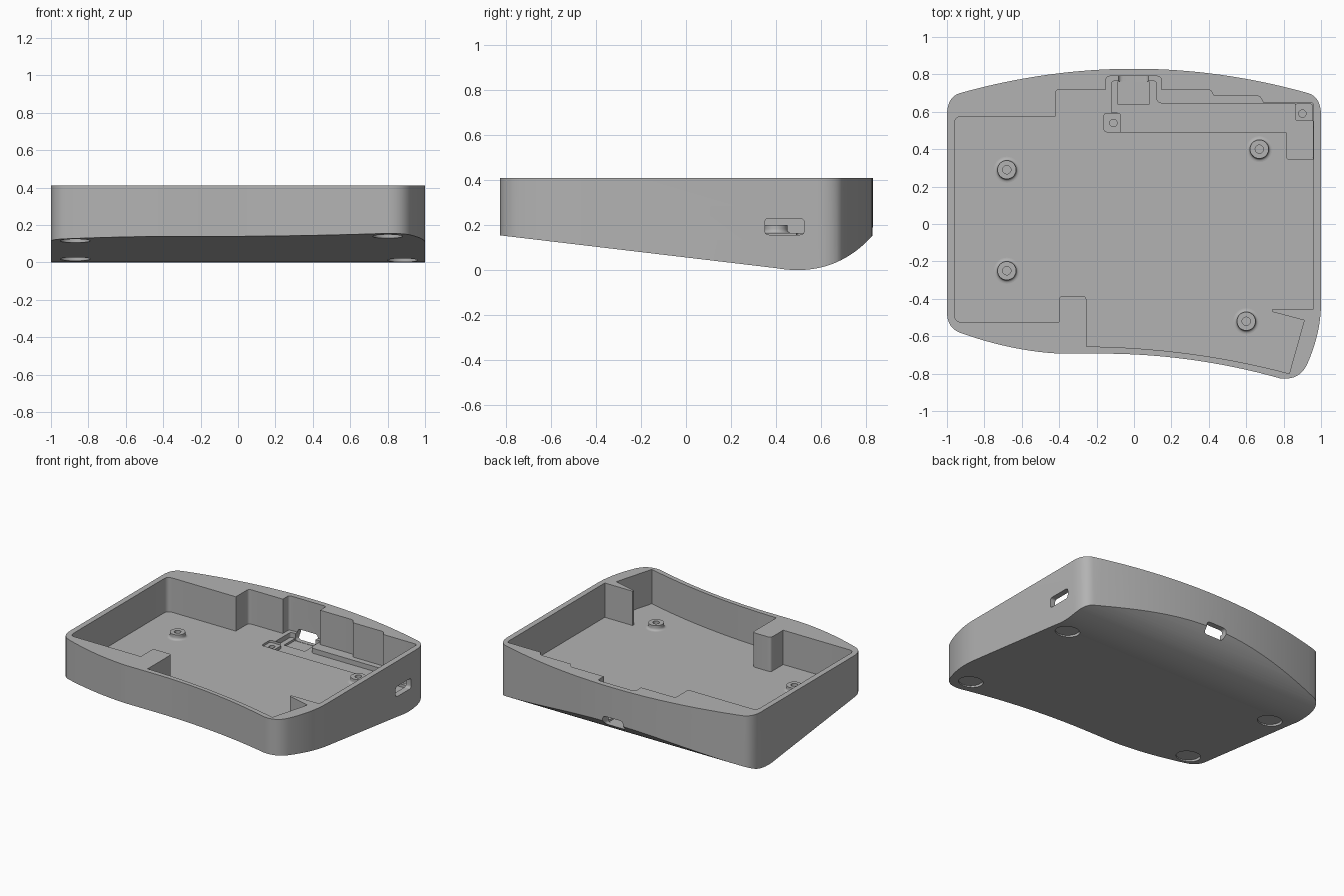
import bpy
import bmesh
from math import sin, cos, pi, radians
from mathutils import Vector, Matrix

cube = bpy.data.objects.get("Cube")
if cube:
    bpy.data.objects.remove(cube, do_unlink=True)

mat = bpy.data.materials.new("light_grey_plastic")
mat.use_nodes = True
GREY = (0.45, 0.45, 0.45, 1)
mat.diffuse_color = GREY
mat.node_tree.nodes["Principled BSDF"].inputs["Base Color"].default_value = GREY

TOP, FLOOR = 0.41, 0.165
SLOPE = 0.1185


def bez(a, c, b, n=10):
    """Quadratic curve samples, leaving out the end point."""
    a, c, b = Vector(a), Vector(c), Vector(b)
    return [a * (1 - t) ** 2 + c * 2 * t * (1 - t) + b * t * t
            for t in (i / n for i in range(n))]


def rounded(corners, n=5):
    """Polygon from (x, y, radius) corners."""
    pts, count = [], len(corners)
    for i, (x, y, r) in enumerate(corners):
        p = Vector((x, y))
        if not r:
            pts.append(p)
            continue
        u = (Vector(corners[i - 1][:2]) - p).normalized()
        v = (Vector(corners[(i + 1) % count][:2]) - p).normalized()
        pts += bez(p + u * r, p, p + v * r, n) + [p + v * r]
    return pts


def box(x0, x1, y0, y1, r):
    return rounded([(x0, y0, r), (x1, y0, r), (x1, y1, r), (x0, y1, r)])


def disc(x, y, r, n=40):
    return [(x + r * cos(2 * pi * i / n), y + r * sin(2 * pi * i / n)) for i in range(n)]


def make(name, bm):
    bmesh.ops.recalc_face_normals(bm, faces=bm.faces)
    mesh = bpy.data.meshes.new(name)
    bm.to_mesh(mesh)
    bm.free()
    mesh.materials.append(mat)
    ob = bpy.data.objects.new(name, mesh)
    bpy.context.collection.objects.link(ob)
    return ob


def prism(name, pts, lo, hi, axis="z"):
    """Closed prism from a 2D polygon; x and y prisms use the other two axes."""
    place = {"z": lambda p, d: (p[0], p[1], d),
             "x": lambda p, d: (d, p[0], p[1]),
             "y": lambda p, d: (p[0], d, p[1])}[axis]
    bm = bmesh.new()
    a = [bm.verts.new(place(p, lo)) for p in pts]
    b = [bm.verts.new(place(p, hi)) for p in pts]
    bm.faces.new(a[::-1])
    bm.faces.new(b)
    for i in range(len(pts)):
        bm.faces.new((a[i - 1], a[i], b[i], b[i - 1]))
    return make(name, bm)


def select(ob):
    bpy.ops.object.select_all(action="DESELECT")
    bpy.context.view_layer.objects.active = ob
    ob.select_set(True)


def combine(ob, tool, operation="DIFFERENCE"):
    mod = ob.modifiers.new("cut", "BOOLEAN")
    mod.operation, mod.object, mod.solver = operation, tool, "EXACT"
    select(ob)
    bpy.ops.object.modifier_apply(modifier=mod.name)
    bpy.data.objects.remove(tool, do_unlink=True)


def smooth(ob):
    select(ob)
    bpy.ops.object.shade_smooth_by_angle(angle=radians(30))


# Case body: curved outline trimmed by the sloping underside
outline = (bez((-1, .58), (-1, .68), (-.93, .70), 8)
           + bez((-.93, .70), (0, .96), (.93, .70), 32)
           + bez((.93, .70), (1, .68), (1, .58), 8)
           + [Vector((1, .58))]
           + bez((1, -.42), (1, -.58), (.93, -.74))
           + bez((.93, -.74), (.89, -.84), (.78, -.825))
           + bez((.78, -.825), (.3, -.69), (-.2, -.693), 16)
           + [Vector((-.2, -.693))]
           + bez((-.4, -.693), (-.65, -.68), (-.92, -.585))
           + bez((-.92, -.585), (-1, -.56), (-1, -.47), 8)
           + [Vector((-1, -.47))])
case = prism("case_body", outline, -.1, TOP)
side = ([(-.9, TOP + .1), (-.9, .155 + SLOPE * .07)]
        + bez((.4, .009), (.66, -.036), (.83, .155), 24)
        + [(.83, .155), (.9, .26), (.9, TOP + .1)])
combine(case, prism("side_profile", side, -1.2, 1.2, "x"), "INTERSECT")

# Main cavity with its stepped back wall, front block and corner wedge
front_curve = [(p.x, p.y, 0) for p in bez((.82, -.797), (.3, -.66), (-.255, -.655), 16)]
cavity = rounded([(-.96, .575, .04), (-.42, .575, 0), (-.42, .72, .025), (-.15, .72, 0),
                  (-.15, .79, .02), (.145, .79, .02), (.145, .72, 0), (.41, .72, .02),
                  (.425, .685, .01), (.675, .685, .02), (.69, .65, 0), (.96, .65, .02),
                  (.96, -.455, 0), (.74, -.455, 0), (.74, -.47, 0), (.91, -.515, 0),
                  (.83, -.8, 0)] + front_curve
                 + [(-.255, -.655, 0), (-.255, -.385, .02), (-.4, -.385, .02),
                    (-.4, -.525, 0), (-.96, -.525, .04)])
combine(case, prism("cavity", cavity, FLOOR, TOP + .1))

# Circuit board channel in the floor, with a connector bay
channel = rounded([(-.07, .49, 0), (.815, .49, 0), (.815, .345, .02), (.957, .345, 0),
                   (.957, .55, 0), (.86, .55, .02), (.86, .645, 0), (.12, .645, .03),
                   (.12, .765, .02), (-.12, .765, .02), (-.12, .595, 0), (-.07, .595, .02)])
combine(case, prism("channel", channel, .13, FLOOR + .02))
combine(case, prism("connector_bay", box(-.085, .08, .64, .762, 0), .115, .15))

# Board screw seats
for x0, x1, y0, y1, hx, hy in ((-.16, -.06, .493, .592, -.11, .54),
                               (.863, .954, .54, .642, .9, .59)):
    combine(case, prism("seat", box(x0, x1, y0, y1, .015), .15, FLOOR + .02))
    combine(case, prism("seat_hole", disc(hx, hy, .02, 20), .12, FLOOR))

# Rear connector port and side socket port
combine(case, prism("rear_port", box(-.083, .078, .117, .19, .025), .7, .95, "y"))
combine(case, prism("side_port", box(.35, .525, .157, .23, .02), .93, 1.1, "x"))

# Round recesses for rubber feet
for x, y in ((-.87, -.49), (.8, -.69), (-.87, .33), (.88, .38)):
    ceiling = .155 - SLOPE * (y + .83) + .018
    combine(case, prism("foot_recess", disc(x, y, .08), -.2, ceiling))
smooth(case)

# Flared screw bosses standing on the floor
boss_profile = ([tuple(p) for p in bez((.07, 0), (.05, 0), (.05, .02), 6)]
                + [(.05, .02), (.05, .035), (.022, .035), (.022, .005), (0, .005)])
for i, (x, y) in enumerate(((-.68, .29), (-.68, -.25), (.67, .40), (.60, -.52))):
    bm = bmesh.new()
    verts = [bm.verts.new((r, 0, z)) for r, z in boss_profile]
    edges = [bm.edges.new(pair) for pair in zip(verts, verts[1:])]
    bmesh.ops.spin(bm, geom=verts + edges, cent=(0, 0, 0), axis=(0, 0, 1),
                   angle=2 * pi, steps=32, use_duplicate=False)
    bmesh.ops.remove_doubles(bm, verts=bm.verts, dist=.0005)
    bmesh.ops.transform(bm, matrix=Matrix.Translation((x, y, FLOOR)), verts=bm.verts)
    smooth(make(f"screw_boss_{i + 1}", bm))
